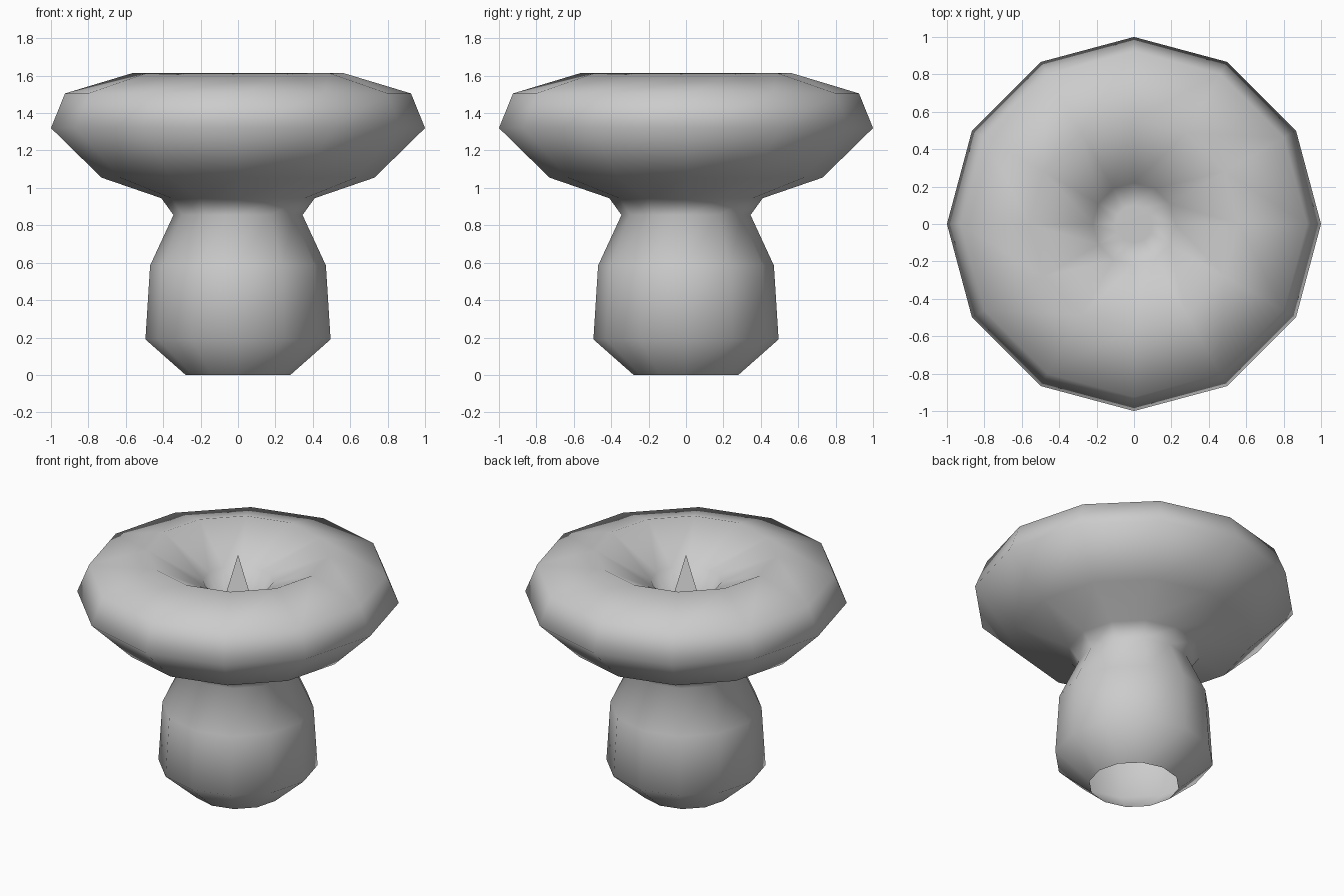
import bpy, bmesh
from math import cos, sin, pi

if "Cube" in bpy.data.objects:
    bpy.data.objects.remove(bpy.data.objects["Cube"])

SIDES = 12

# Lathe profile (radius, height): open foot, stem, neck, cap, hollow
profile = [
    (0.28, 0.0), (0.495, 0.19), (0.47, 0.585), (0.345, 0.855),
    (0.41, 0.945), (0.73, 1.055), (1.0, 1.32), (0.925, 1.505),
    (0.56, 1.615), (0.22, 1.43), (0.10, 1.25),
]

bm = bmesh.new()
rings = [[bm.verts.new((r * cos(2 * pi * i / SIDES), r * sin(2 * pi * i / SIDES), z))
          for i in range(SIDES)] for r, z in profile]
for low, high in zip(rings, rings[1:]):
    for i in range(SIDES):
        j = (i + 1) % SIDES
        bm.faces.new((low[i], low[j], high[j], high[i]))

# Central spike rising from the hollow
tip = bm.verts.new((0, 0, 1.61))
for i in range(SIDES):
    bm.faces.new((rings[-1][i], rings[-1][(i + 1) % SIDES], tip))

for f in bm.faces:
    f.smooth = True

mesh = bpy.data.meshes.new("mushroom")
bm.to_mesh(mesh)
bm.free()
mushroom = bpy.data.objects.new("mushroom", mesh)
bpy.context.collection.objects.link(mushroom)
